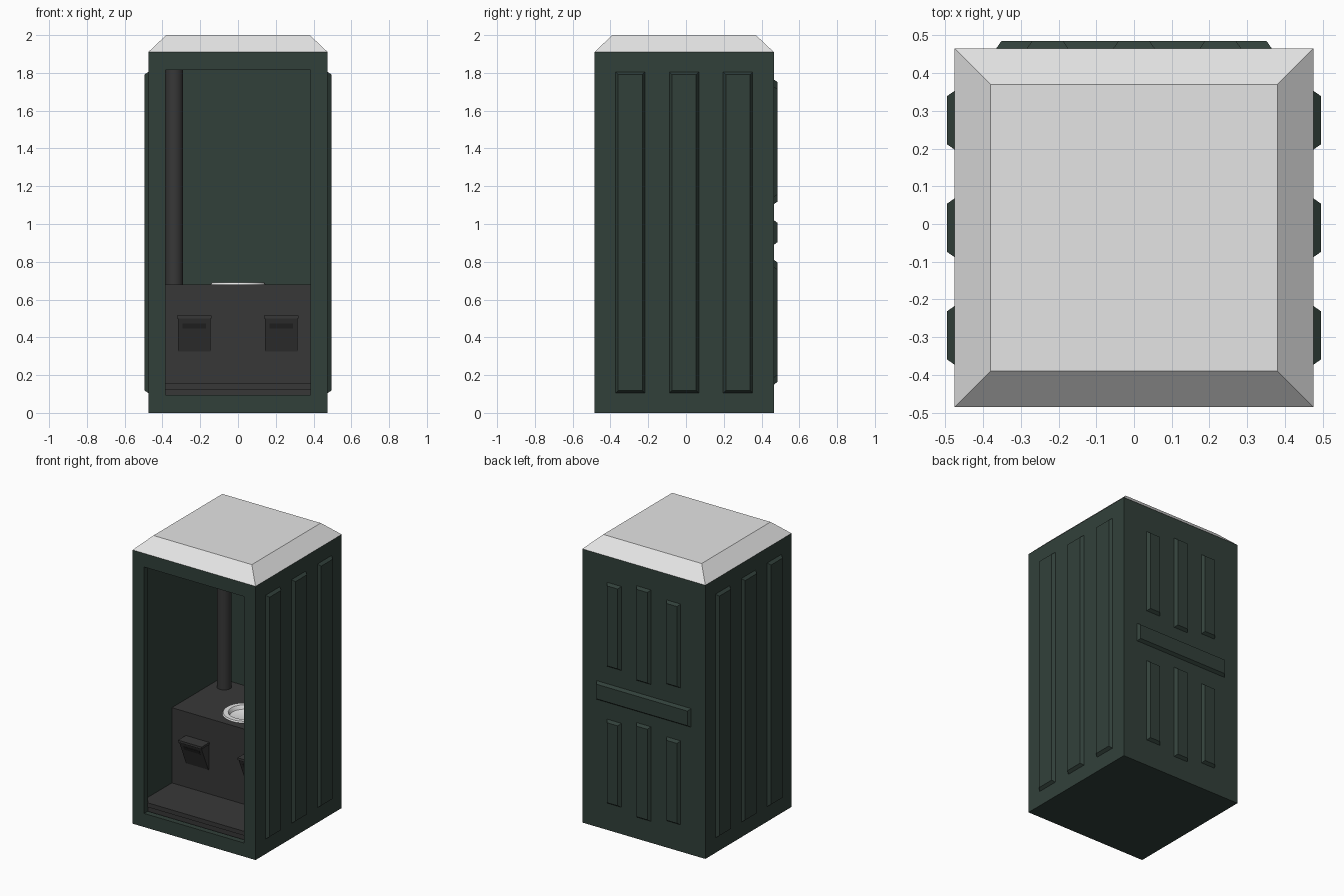
import bpy, bmesh, math
from mathutils import Vector

cube = bpy.data.objects.get("Cube")
if cube:
    bpy.data.objects.remove(cube, do_unlink=True)


def material(name, colour):
    m = bpy.data.materials.new(name)
    m.use_nodes = True
    m.diffuse_color = (*colour, 1)
    m.node_tree.nodes["Principled BSDF"].inputs["Base Color"].default_value = (*colour, 1)
    return m


GREEN = material("dark green", (0.031, 0.051, 0.042))
WHITE = material("off white", (0.78, 0.78, 0.78))
GREY = material("charcoal", (0.039, 0.039, 0.039))
BLACK = material("slot black", (0.022, 0.022, 0.022))


def finish(name, bm, mat, smooth=False):
    bmesh.ops.recalc_face_normals(bm, faces=bm.faces)
    mesh = bpy.data.meshes.new(name)
    bm.to_mesh(mesh)
    bm.free()
    mesh.materials.append(mat)
    ob = bpy.data.objects.new(name, mesh)
    bpy.context.collection.objects.link(ob)
    bpy.context.view_layer.objects.active = ob
    for other in bpy.context.selected_objects:
        other.select_set(False)
    ob.select_set(True)
    if smooth:
        bpy.ops.object.shade_smooth_by_angle(angle=math.radians(35))
    return ob


def loft(name, rings, mat, smooth=False):
    """Skin matching rings of points in order and cap both ends."""
    bm = bmesh.new()
    loops = [[bm.verts.new(p) for p in ring] for ring in rings]
    for a, b in zip(loops, loops[1:]):
        for i in range(len(a)):
            j = (i + 1) % len(a)
            bm.faces.new((a[i], a[j], b[j], b[i]))
    bm.faces.new(loops[0])
    bm.faces.new(loops[-1])
    return finish(name, bm, mat, smooth)


def rect(axis, level, u0, u1, v0, v1):
    """Rectangle at a level on an axis; u and v are the other axes in order."""
    points = []
    for u, v in ((u0, v0), (u1, v0), (u1, v1), (u0, v1)):
        p = [u, v]
        p.insert(axis, level)
        points.append(Vector(p))
    return points


def box(name, x0, x1, y0, y1, z0, z1, mat):
    return loft(name, [rect(2, z, x0, x1, y0, y1) for z in (z0, z1)], mat)


def rib(name, axis, base, top, u0, u1, v0, v1, c=0.014):
    """Raised panel with chamfered edges, without protruding behind its wall."""
    return loft(name, [rect(axis, base, u0, u1, v0, v1),
                       rect(axis, top, u0 + c, u1 - c, v0 + c, v1 - c)], GREEN)


def ring(r, z, x=0, y=0, n=32):
    return [Vector((x + r * math.cos(math.tau * i / n),
                    y + r * math.sin(math.tau * i / n), z)) for i in range(n)]


# Hollow cabin with a door opening narrower than the room behind it
W, FRONT, BACK, TOP = 0.475, -0.485, 0.465, 1.91
loft("cabin_shell", [
    rect(1, BACK, -W, W, 0, TOP),
    rect(1, FRONT, -W, W, 0, TOP),
    rect(1, FRONT, -0.385, 0.385, 0.095, 1.815),
    rect(1, FRONT + 0.04, -0.385, 0.385, 0.095, 1.815),
    rect(1, FRONT + 0.04, -0.43, 0.43, 0.05, 1.865),
    rect(1, 0.42, -0.43, 0.43, 0.05, 1.865)], GREEN)

# Sloped roof cap
loft("roof", [rect(2, TOP, -W, W, FRONT, BACK),
              rect(2, 2.0, -0.38, 0.38, -0.39, 0.37)], WHITE)

# Tall ribs on both sides
for side, s in (("right", -1), ("left", 1)):
    for i, y in enumerate((-0.295, -0.01, 0.275)):
        rib(f"{side}_rib_{i + 1}", 0, s * W, s * 0.495, y - 0.078, y + 0.078, 0.105, 1.805)

# Back ribs, the middle ones longer, around a crossbar
for row, zc in (("upper", 1.435), ("lower", 0.48)):
    for i, x in enumerate((-0.229, 0, 0.229)):
        half = 0.33 if i == 1 else 0.293
        rib(f"back_{row}_rib_{i + 1}", 1, BACK, 0.485, x - 0.055, x + 0.055, zc - half, zc + half)
rib("back_crossbar", 1, BACK, 0.485, -0.365, 0.365, 0.89, 1.02)

# Floor boards
box("floor_base", -0.435, 0.435, FRONT + 0.05, 0.425, 0.045, 0.125, GREY)
box("floor_board", -0.433, 0.433, FRONT + 0.038, 0.424, 0.125, 0.155, GREY)

# Bench with a round hole
BENCH, SEAT_Y, BENCH_Z = -0.115, 0.08, 0.68
bench = box("bench", -0.434, 0.434, BENCH, 0.425, 0.15, BENCH_Z, GREY)
cutter = loft("hole_cutter", [ring(0.125, z, 0, SEAT_Y) for z in (0.4, 0.8)], GREY)
cutter.hide_render = True
cut = bench.modifiers.new("hole", "BOOLEAN")
cut.operation, cut.solver, cut.object = "DIFFERENCE", "EXACT", cutter
bpy.context.view_layer.objects.active = bench
bpy.ops.object.modifier_apply(modifier="hole")
bpy.data.objects.remove(cutter, do_unlink=True)

# Seat ring running down into the bowl
loft("seat_bowl", [ring(r, z, 0, SEAT_Y) for r, z in (
    (0.12, 0.665), (0.145, 0.68), (0.14, 0.69), (0.108, 0.69), (0.1, 0.68),
    (0.085, 0.6), (0.05, 0.54))], WHITE, smooth=True)

# Vent pipe
loft("vent_pipe", [ring(0.047, z, -0.337, 0.33) for z in (0.675, 1.87)], GREY, smooth=True)

# Wedge-shaped paper holders with a lid and slot
for side, x in (("right", -0.231), ("left", 0.228)):
    lean = 0.075

    def face_y(z):
        return BENCH - 0.006 - lean * (z - 0.325) / 0.175

    h = 0.086
    loft(f"{side}_paper_holder", [
        rect(2, 0.325, x - h, x + h, face_y(0.325), BENCH + 0.01),
        rect(2, 0.5, x - h, x + h, face_y(0.5), BENCH + 0.01)], GREY)
    box(f"{side}_holder_lid", x - 0.091, x + 0.091, face_y(0.5) - 0.005, BENCH + 0.01,
        0.5, 0.515, GREY)
    loft(f"{side}_holder_slot", [
        rect(2, z, x - 0.062, x + 0.062, face_y(z) - 0.003, face_y(z) + 0.003)
        for z in (0.447, 0.473)], BLACK)
